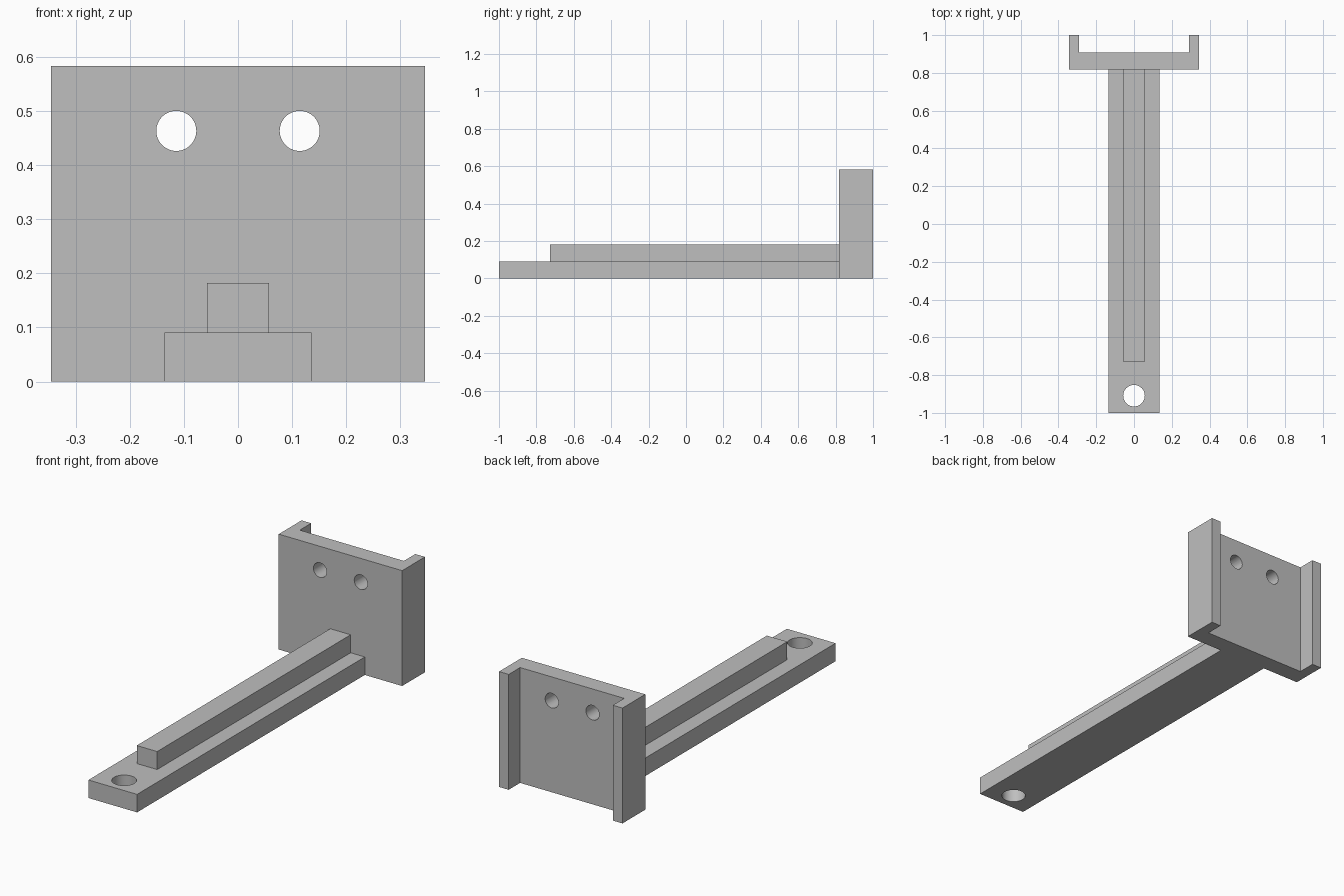
import bpy, bmesh
from math import pi
from mathutils import Matrix, Vector

if "Cube" in bpy.data.objects:
    bpy.data.objects.remove(bpy.data.objects["Cube"])

grey = bpy.data.materials.new("plain grey")
grey.diffuse_color = (0.52, 0.52, 0.52, 1)
grey.use_nodes = True
grey.node_tree.nodes["Principled BSDF"].inputs["Base Color"].default_value = grey.diffuse_color


def prism(name, profile, z0, z1):
    """Extrude an xy outline from z0 up to z1."""
    bm = bmesh.new()
    face = bm.faces.new([bm.verts.new((x, y, z0)) for x, y in profile])
    top = bmesh.ops.extrude_face_region(bm, geom=[face])["geom"]
    verts = [v for v in top if isinstance(v, bmesh.types.BMVert)]
    bmesh.ops.translate(bm, verts=verts, vec=(0, 0, z1 - z0))
    bmesh.ops.recalc_face_normals(bm, faces=bm.faces)
    mesh = bpy.data.meshes.new(name)
    bm.to_mesh(mesh)
    bm.free()
    mesh.materials.append(grey)
    obj = bpy.data.objects.new(name, mesh)
    bpy.context.collection.objects.link(obj)
    return obj


def block(name, half_width, y0, y1, z0, z1):
    w = half_width
    return prism(name, [(-w, y0), (w, y0), (w, y1), (-w, y1)], z0, z1)


def drill(obj, centre, radius, rotation):
    """Cut a round through hole and remove the cutter."""
    bm = bmesh.new()
    bmesh.ops.create_cone(bm, cap_ends=True, segments=48, radius1=radius, radius2=radius,
                          depth=0.4, matrix=Matrix.Translation(Vector(centre)) @ rotation)
    mesh = bpy.data.meshes.new("hole_cutter")
    bm.to_mesh(mesh)
    bm.free()
    mesh.materials.append(grey)
    cutter = bpy.data.objects.new("hole_cutter", mesh)
    cutter.hide_render = True
    bpy.context.collection.objects.link(cutter)
    mod = obj.modifiers.new("hole", "BOOLEAN")
    mod.operation, mod.solver, mod.object = "DIFFERENCE", "EXACT", cutter
    bpy.ops.object.select_all(action="DESELECT")
    obj.select_set(True)
    bpy.context.view_layer.objects.active = obj
    bpy.ops.object.modifier_apply(modifier=mod.name)
    bpy.data.objects.remove(cutter)
    bpy.ops.object.shade_smooth_by_angle(angle=pi / 6)


# Long flat arm with a vertical hole near its free end
arm = block("arm", 0.136, -1.0, 0.818, 0, 0.091)
drill(arm, (0, -0.909, 0.045), 0.057, Matrix.Identity(4))

# Stiffening rib along the arm
block("rib", 0.057, -0.727, 0.818, 0.091, 0.182)

# Upright channel-shaped bracket with two horizontal holes
half = [(0.345, 0.818), (0.345, 1.0), (0.291, 1.0), (0.291, 0.909)]
bracket = prism("bracket", half + [(-x, y) for x, y in reversed(half)], 0, 0.583)
for side in (-1, 1):
    drill(bracket, (side * 0.114, 0.86, 0.463), 0.037, Matrix.Rotation(pi / 2, 4, "X"))
